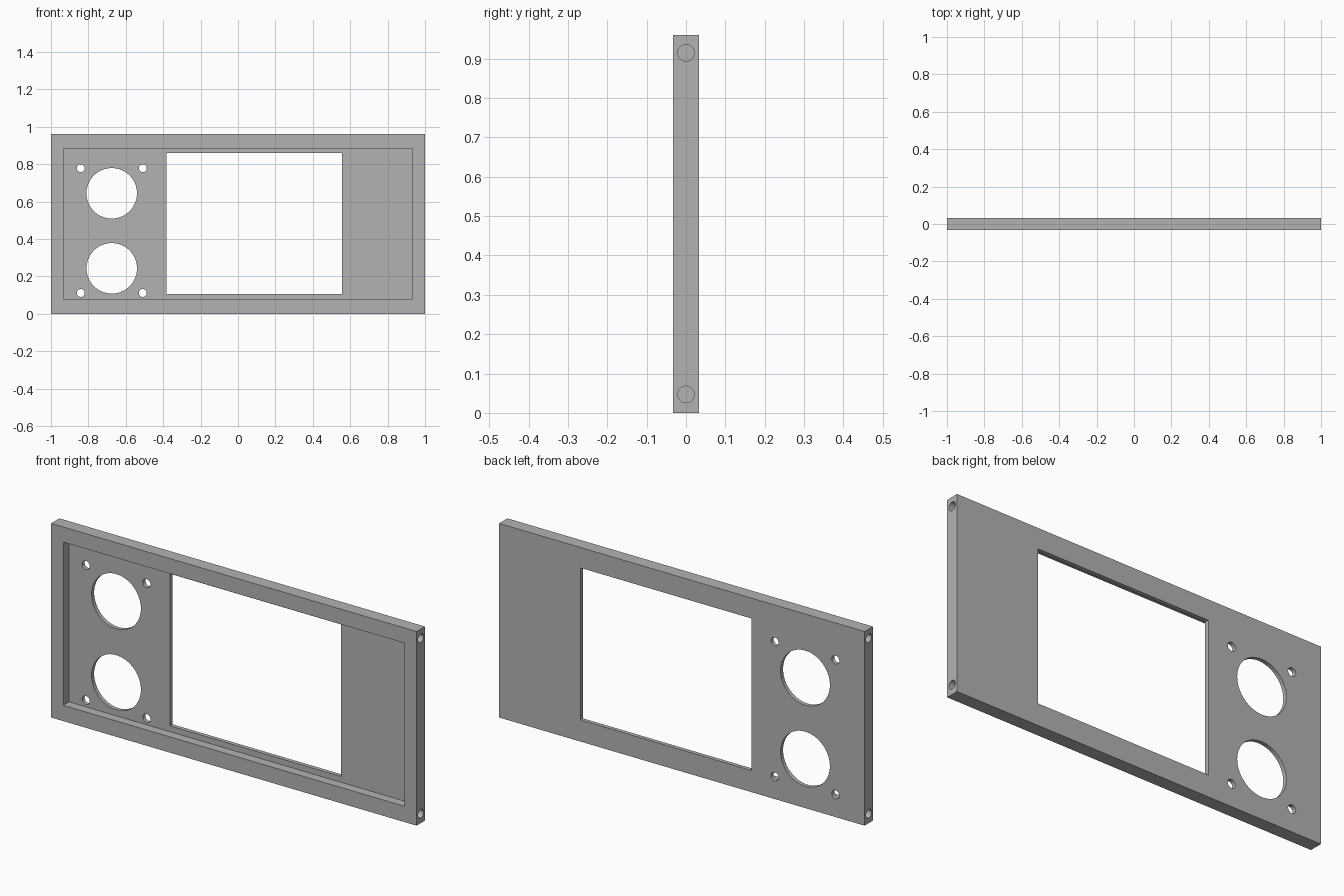
import bpy
import math

old = bpy.data.objects.get("Cube")
if old:
    bpy.data.objects.remove(old, do_unlink=True)

W, H, T = 2.0, 0.96, 0.065      # panel width, height, thickness
SKIN = 0.02                     # plate left behind the recess

grey = bpy.data.materials.new("plain_grey")
grey.use_nodes = True
colour = (0.45, 0.45, 0.45, 1)
grey.diffuse_color = colour
grey.node_tree.nodes["Principled BSDF"].inputs["Base Color"].default_value = colour


def box(name, x0, x1, y0, y1, z0, z1):
    bpy.ops.mesh.primitive_cube_add(
        size=1, location=((x0 + x1) / 2, (y0 + y1) / 2, (z0 + z1) / 2))
    ob = bpy.context.object
    ob.name = name
    ob.scale = (x1 - x0, y1 - y0, z1 - z0)
    bpy.ops.object.transform_apply(location=False, rotation=False, scale=True)
    ob.data.materials.append(grey)
    return ob


def rod(name, radius, length, location, rotation):
    bpy.ops.mesh.primitive_cylinder_add(
        vertices=64, radius=radius, depth=length,
        location=location, rotation=rotation)
    ob = bpy.context.object
    ob.name = name
    ob.data.materials.append(grey)
    return ob


panel = box("front_panel", -W / 2, W / 2, -T / 2, T / 2, 0, H)

# Front recess and display window
cutters = [
    box("recess_cutter", -0.933, 0.933, -T, T / 2 - SKIN, 0.078, 0.885),
    box("window_cutter", -0.381, 0.555, -T, T, 0.107, 0.859),
]

# Two large round openings
across = (math.pi / 2, 0, 0)
for z in (0.243, 0.644):
    cutters.append(rod("round_opening_cutter", 0.135, 0.3, (-0.675, 0, z), across))

# Four mounting screw holes around them
for x in (-0.841, -0.509):
    for z in (0.111, 0.778):
        cutters.append(rod("screw_hole_cutter", 0.021, 0.3, (x, 0, z), across))

# Blind holes in both ends
sideways = (0, math.pi / 2, 0)
for x in (-W / 2, W / 2):
    for z in (0.047, 0.915):
        cutters.append(rod("end_hole_cutter", 0.021, 0.28, (x, 0, z), sideways))

# Cut everything out of the panel
for cutter in cutters:
    cutter.hide_render = True
    cutter.hide_viewport = True
    cut = panel.modifiers.new(cutter.name, "BOOLEAN")
    cut.operation = "DIFFERENCE"
    cut.solver = "EXACT"
    cut.object = cutter

# Bake the cuts and drop the cutters
bpy.context.view_layer.update()
graph = bpy.context.evaluated_depsgraph_get()
panel_mesh = bpy.data.meshes.new_from_object(panel.evaluated_get(graph))
panel.modifiers.clear()
panel.data = panel_mesh
panel_mesh.materials.clear()
panel_mesh.materials.append(grey)
for cutter in cutters:
    bpy.data.objects.remove(cutter, do_unlink=True)

bpy.ops.object.select_all(action="DESELECT")
panel.select_set(True)
bpy.context.view_layer.objects.active = panel
bpy.ops.object.shade_smooth_by_angle(angle=math.radians(30))
